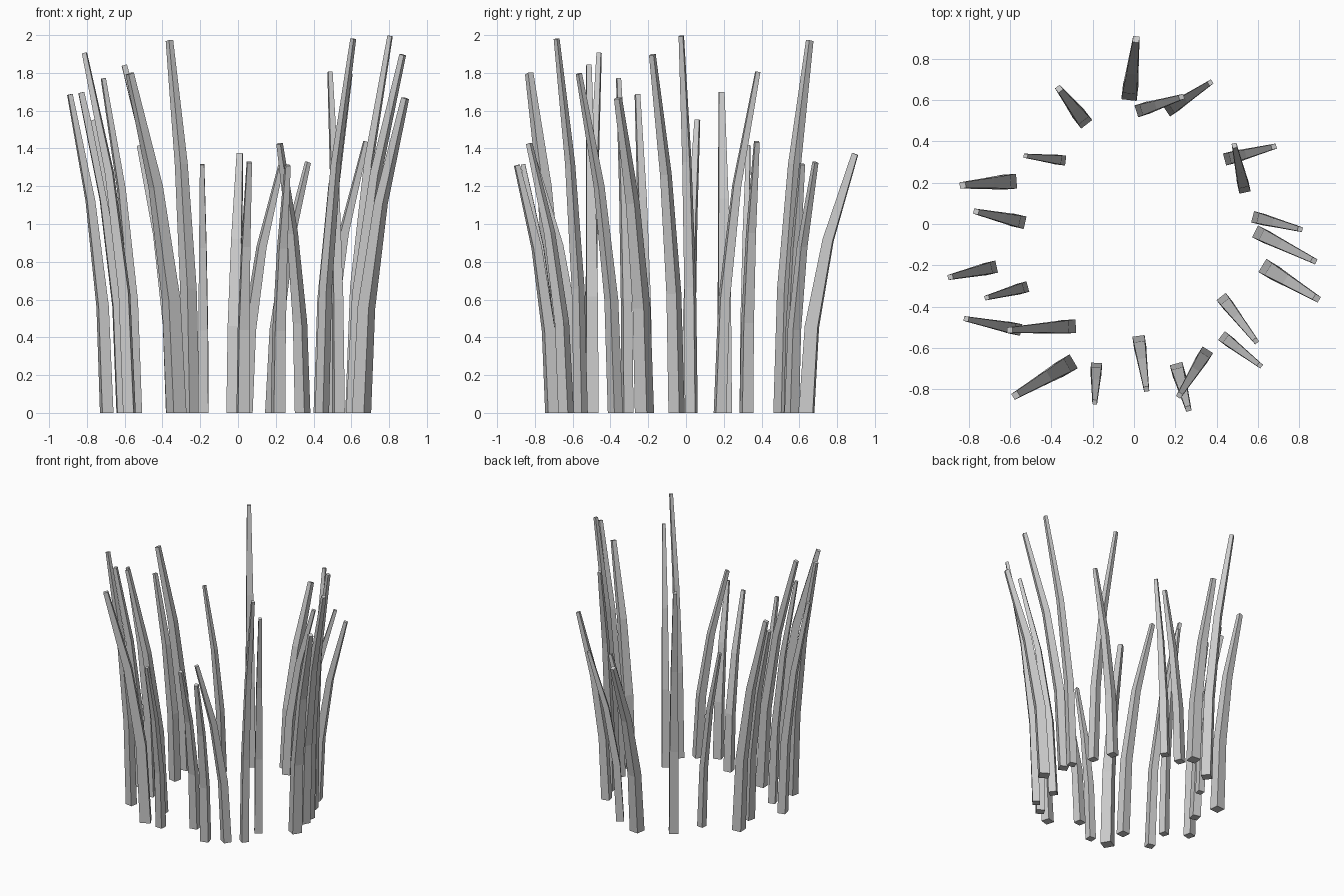
import bpy, bmesh, math
from mathutils import Vector

SEGMENTS = 3      # straight sections per blade
TIP_SCALE = 0.42  # tip width relative to base width

# Each blade: base x, base y, tip x, tip y, height, base width
BLADES = [
    (-0.02, 0.638, 0.01, 0.895, 1.375, 0.075),
    (0.04, 0.555, 0.23, 0.615, 1.32, 0.06),
    (0.182, 0.56, 0.37, 0.685, 1.33, 0.056),
    (0.468, 0.32, 0.678, 0.375, 1.44, 0.06),
    (0.532, 0.18, 0.487, 0.38, 1.81, 0.056),
    (0.602, 0.028, 0.805, -0.025, 2.0, 0.056),
    (0.615, -0.05, 0.872, -0.178, 1.90, 0.064),
    (0.654, -0.22, 0.885, -0.36, 1.67, 0.074),
    (0.44, -0.374, 0.59, -0.567, 1.80, 0.057),
    (0.445, -0.557, 0.61, -0.685, 1.985, 0.053),
    (0.212, -0.707, 0.263, -0.895, 1.315, 0.063),
    (0.342, -0.635, 0.22, -0.83, 1.43, 0.06),
    (0.026, -0.572, 0.06, -0.80, 1.33, 0.06),
    (-0.183, -0.70, -0.19, -0.863, 1.32, 0.054),
    (-0.326, -0.685, -0.573, -0.83, 1.80, 0.078),
    (-0.315, -0.497, -0.602, -0.514, 1.845, 0.066),
    (-0.575, -0.508, -0.813, -0.46, 1.91, 0.057),
    (-0.54, -0.31, -0.713, -0.357, 1.775, 0.053),
    (-0.695, -0.213, -0.89, -0.257, 1.69, 0.06),
    (-0.558, 0.013, -0.765, 0.06, 1.555, 0.062),
    (-0.605, 0.205, -0.83, 0.188, 1.70, 0.072),
    (-0.355, 0.31, -0.525, 0.33, 1.42, 0.048),
    (-0.25, 0.51, -0.363, 0.655, 1.975, 0.068),
]


def make_blade(name, bx, by, tx, ty, height, width):
    """Square tapered blade that curves outward from base to tip."""
    base = Vector((bx, by, 0))
    lean = Vector((tx - bx, ty - by, 0))
    reach = lean.length
    out = lean.normalized()
    side = Vector((-out.y, out.x, 0))
    height -= 0.004   # the tilted tip rises slightly above its centre
    bm = bmesh.new()
    rings = []
    for i in range(SEGMENTS + 1):
        t = i / SEGMENTS
        centre = base + lean * t * t + Vector((0, 0, height * t))
        half = width / 2 * (1 - (1 - TIP_SCALE) * t ** 1.8)
        tilt = math.atan(2 * reach * t / height)
        depth = out * math.cos(tilt) - Vector((0, 0, math.sin(tilt)))
        rings.append([bm.verts.new(centre + depth * half * a + side * half * b)
                      for a, b in ((-1, -1), (1, -1), (1, 1), (-1, 1))])
    for low, high in zip(rings, rings[1:]):
        for k in range(4):
            n = (k + 1) % 4
            bm.faces.new((low[k], low[n], high[n], high[k]))
    bm.faces.new(rings[0][::-1])
    bm.faces.new(rings[-1])
    bmesh.ops.recalc_face_normals(bm, faces=bm.faces)
    mesh = bpy.data.meshes.new(name)
    bm.to_mesh(mesh)
    bm.free()
    bpy.context.collection.objects.link(bpy.data.objects.new(name, mesh))


# Ring of grass blades
for i, blade in enumerate(BLADES):
    make_blade(f"grass_blade_{i + 1:02d}", *blade)
